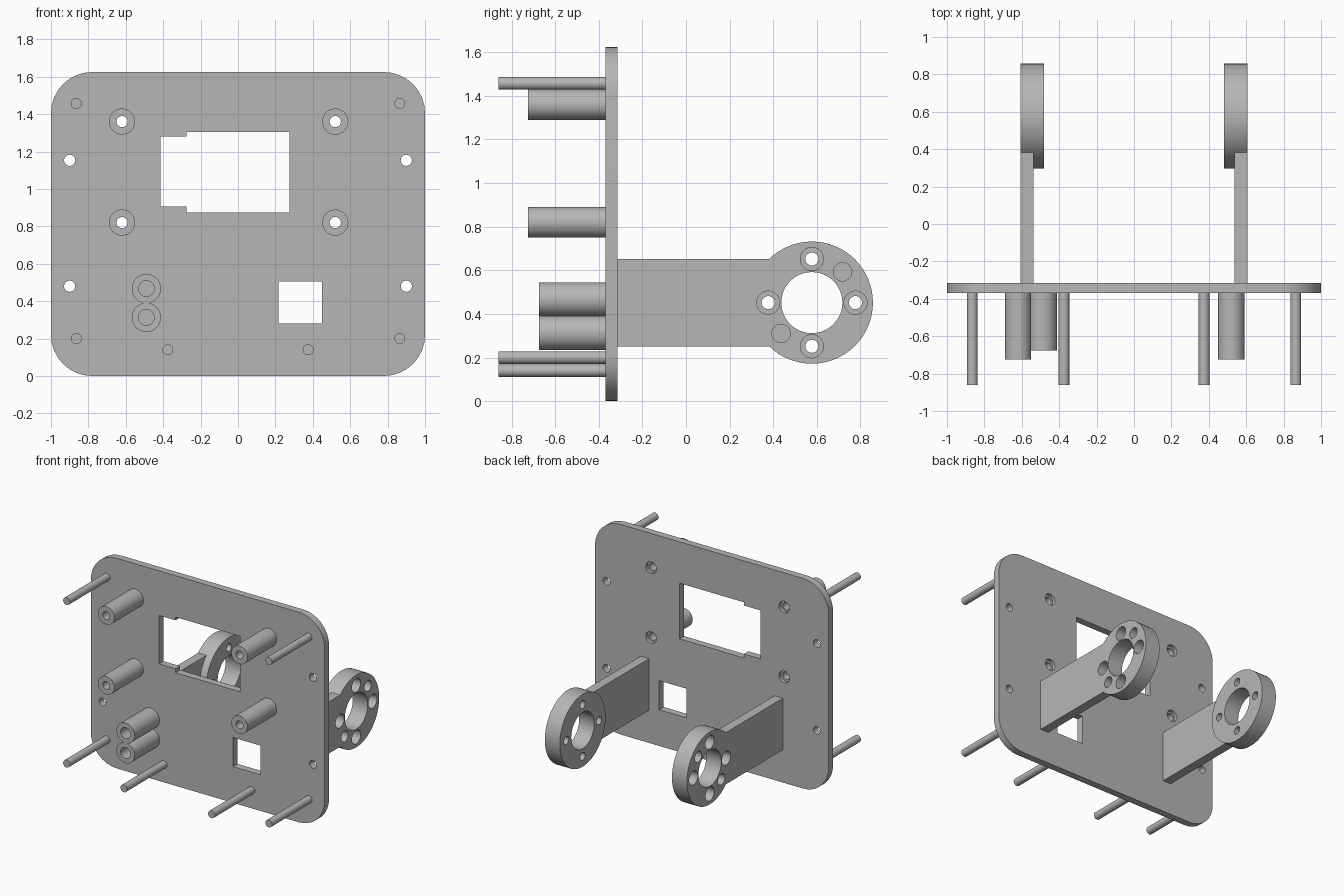
import bpy, bmesh
from math import pi, radians, sin, cos

if "Cube" in bpy.data.objects:
    bpy.data.objects.remove(bpy.data.objects["Cube"])

grey = bpy.data.materials.new("plain_grey")
grey.use_nodes = True
COLOR = (0.47, 0.47, 0.47, 1)
grey.diffuse_color = COLOR
grey.node_tree.nodes["Principled BSDF"].inputs["Base Color"].default_value = COLOR

FRONT, BACK = -0.37, -0.315    # faces of the panel
PIN_END, POST_END, BOSS_END = -0.86, -0.725, -0.675


def box(name, x, y, z):
    """Box from (low, high) pairs."""
    spans = (x, y, z)
    bpy.ops.mesh.primitive_cube_add(size=1, location=[(a + b) / 2 for a, b in spans])
    ob = bpy.context.object
    ob.name = name
    ob.scale = [abs(b - a) for a, b in spans]
    bpy.ops.object.transform_apply(location=True, rotation=True, scale=True)
    return ob


def rod(name, axis, r, a, b, u, z, sides=32):
    """Cylinder along x or y from a to b; u is the other flat coordinate."""
    mid = (a + b) / 2
    along_x = axis == "x"
    bpy.ops.mesh.primitive_cylinder_add(
        vertices=sides, radius=r, depth=abs(b - a),
        location=(mid, u, z) if along_x else (u, mid, z),
        rotation=(0, pi / 2, 0) if along_x else (pi / 2, 0, 0))
    ob = bpy.context.object
    ob.name = name
    bpy.ops.object.transform_apply(location=True, rotation=True, scale=True)
    return ob


def combine(ob, other, operation="DIFFERENCE"):
    """Apply a boolean and remove the second object."""
    mod = ob.modifiers.new("bool", "BOOLEAN")
    mod.operation, mod.solver, mod.object = operation, "EXACT", other
    bpy.ops.object.select_all(action="DESELECT")
    ob.select_set(True)
    bpy.context.view_layer.objects.active = ob
    bpy.ops.object.modifier_apply(modifier=mod.name)
    bpy.data.objects.remove(other)


def finish(ob):
    ob.data.materials.clear()
    ob.data.materials.append(grey)
    bpy.ops.object.select_all(action="DESELECT")
    ob.select_set(True)
    bpy.context.view_layer.objects.active = ob
    bpy.ops.object.shade_smooth_by_angle(angle=radians(30))


# Panel with rounded corners
panel = box("panel", (-1, 1), (FRONT, BACK), (0, 1.625))
bm = bmesh.new()
bm.from_mesh(panel.data)
corners = [e for e in bm.edges if abs(e.verts[0].co.y - e.verts[1].co.y) > 0.01]
bmesh.ops.bevel(bm, geom=corners, offset=0.22, segments=8, profile=0.5, affect="EDGES")
bm.to_mesh(panel.data)
bm.free()

# Display window with side notch, and square opening
through = (FRONT - 0.1, BACK + 0.1)
for x, z in [((-0.275, 0.275), (0.875, 1.305)),
             ((-0.415, -0.2), (0.905, 1.28)),
             ((0.217, 0.45), (0.28, 0.505))]:
    combine(panel, box("cutter", x, through, z))

# Side screw holes
for x in (-0.9, 0.9):
    for z in (0.48, 1.153):
        combine(panel, rod("cutter", "y", 0.03, *through, x, z))

# Hollow posts, with their holes widened at the back of the panel
for x in (-0.62, 0.52):
    for z in (0.82, 1.36):
        combine(panel, rod("cutter", "y", 0.03, *through, x, z))
        combine(panel, rod("cutter", "y", 0.045, BACK - 0.025, BACK + 0.1, x, z))
        post = rod("hollow_post", "y", 0.07, POST_END, FRONT, x, z)
        combine(post, rod("cutter", "y", 0.03, POST_END - 0.1, FRONT + 0.1, x, z))
        finish(post)
finish(panel)

# Pair of blind bosses
for z in (0.313, 0.467):
    boss = rod("blind_boss", "y", 0.078, BOSS_END, FRONT, -0.49, z)
    combine(boss, rod("cutter", "y", 0.042, BOSS_END - 0.1, FRONT - 0.03, -0.49, z))
    finish(boss)

# Long solid pins
for side in (-1, 1):
    for x, z in [(0.865, 1.457), (0.865, 0.2), (0.375, 0.14)]:
        finish(rod("pin", "y", 0.029, PIN_END, FRONT, side * x, z, 24))

# Arms ending in ring mounts
OUTER, ARM_IN, RING_IN = 0.608, 0.537, 0.48
CY, CZ = 0.577, 0.452
for side in (-1, 1):
    o, i = side * OUTER, side * RING_IN
    past, before = side * (OUTER + 0.1), side * (RING_IN - 0.1)
    arm = rod("left_arm" if side > 0 else "right_arm", "x", 0.28, i, o, CY, CZ, 64)
    beam = box("beam", sorted((side * ARM_IN, o)), (BACK, 0.42), (0.252, 0.652))
    combine(arm, beam, "UNION")
    combine(arm, rod("cutter", "x", 0.14, before, past, CY, CZ, 48))
    # Screw holes with wide outer ends
    for k in range(4):
        y, z = CY + 0.2 * cos(k * pi / 2), CZ + 0.2 * sin(k * pi / 2)
        combine(arm, rod("cutter", "x", 0.03, before, past, y, z))
        combine(arm, rod("cutter", "x", 0.053, side * (OUTER - 0.07), past, y, z))
    # Two blind holes on the diagonal
    for s in (-1, 1):
        combine(arm, rod("cutter", "x", 0.042, side * (OUTER - 0.07), past,
                         CY + s * 0.141, CZ + s * 0.141))
    finish(arm)
